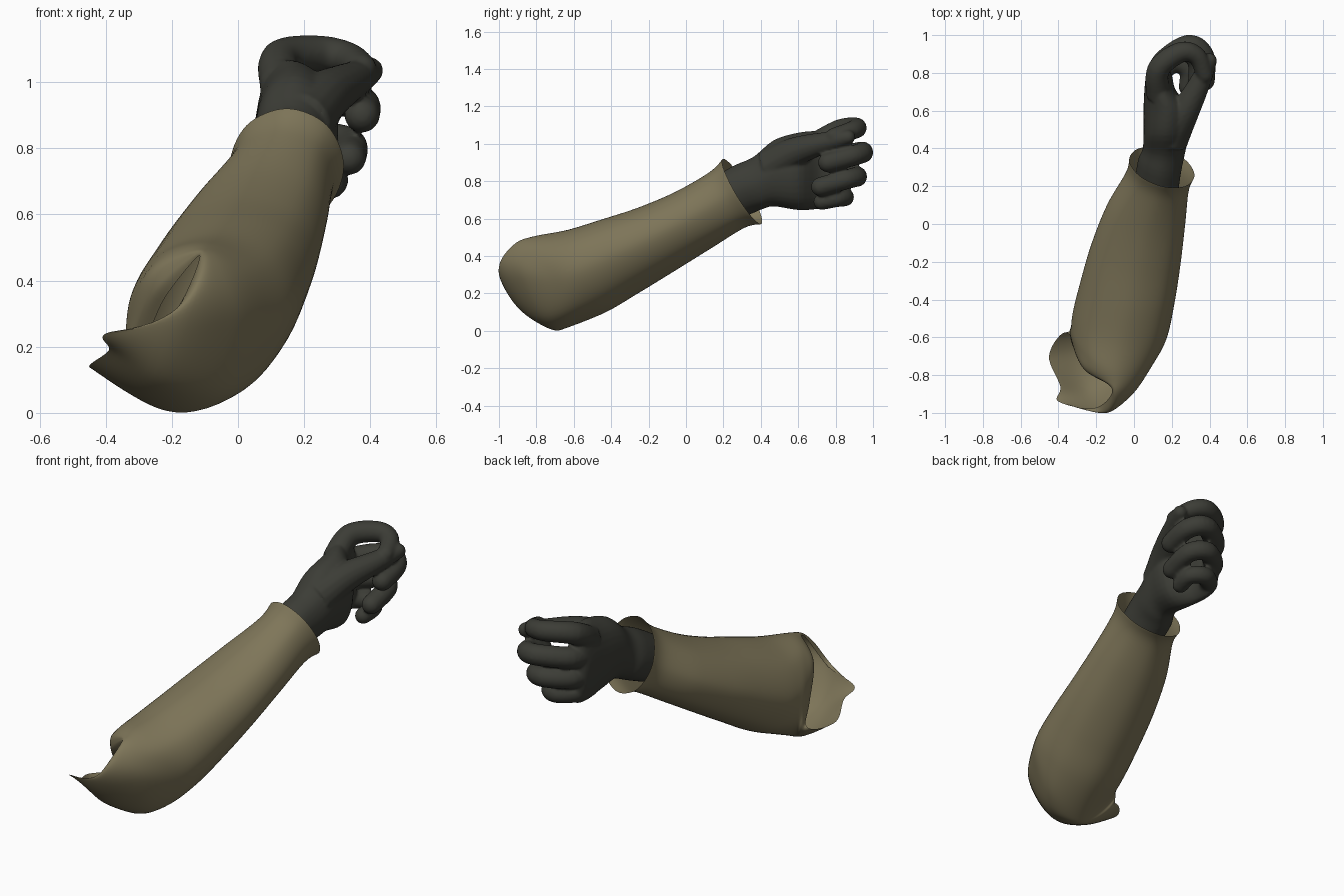
import bpy, bmesh, math
from mathutils import Vector

if "Cube" in bpy.data.objects:
    bpy.data.objects.remove(bpy.data.objects["Cube"])


def material(name, rgb):
    m = bpy.data.materials.new(name)
    m.use_nodes = True
    m.diffuse_color = (*rgb, 1)
    bsdf = m.node_tree.nodes["Principled BSDF"]
    bsdf.inputs["Base Color"].default_value = (*rgb, 1)
    bsdf.inputs["Roughness"].default_value = 0.8
    return m


cloth = material("olive cloth", (0.21, 0.18, 0.10))
leather = material("dark glove", (0.045, 0.046, 0.037))


def spline(a, b, c, d, t):
    return 0.5 * (2 * b + (c - a) * t + (2 * a - 5 * b + 4 * c - d) * t * t
                  + (3 * b - a - 3 * c + d) * t ** 3)


def resample(pts, steps, closed):
    """Smooth curve through the points."""
    n = len(pts)
    pick = (lambda i: pts[i % n]) if closed else (lambda i: pts[max(0, min(n - 1, i))])
    out = [spline(pick(i - 1), pick(i), pick(i + 1), pick(i + 2), k / steps)
           for i in range(n if closed else n - 1) for k in range(steps)]
    return out if closed else out + [pts[-1]]


def loft(bm, rings, around=4, along=4, caps=False):
    """Smooth skin over a row of eight-point rings."""
    rings = [resample(r, around, True) for r in rings]
    columns = [resample(list(col), along, False) for col in zip(*rings)]
    rows = [[bm.verts.new(p) for p in row] for row in zip(*columns)]
    n = len(rows[0])
    for a, b in zip(rows, rows[1:]):
        for i in range(n):
            j = (i + 1) % n
            bm.faces.new((a[i], a[j], b[j], b[i]))
    if caps:
        bm.faces.new(rows[0][::-1])
        bm.faces.new(rows[-1])


def oval(ty, tz, by, bz, left, right, skew=-0.24):
    """Ring from its top and bottom points and its side limits."""
    mid = Vector(((left + right) / 2, (ty + by) / 2, (tz + bz) / 2))
    up = Vector((0, ty - by, tz - bz)) / 2
    side = Vector((1, skew, 0)) * (right - left) / 2
    return [mid + side * math.cos(k * math.pi / 4) + up * math.sin(k * math.pi / 4)
            for k in range(8)]


def finger(bm, path, r0, r1):
    """Round-ended tapering tube along a path."""
    pts = resample([Vector(p) for p in path], 3, False)
    rings = []
    last = len(pts) - 1

    def ring(c, t, r):
        u = t.cross(Vector((0.1, 0.05, 1))).normalized()
        v = t.cross(u)
        rings.append([c + r * (u * math.cos(k * math.pi / 4) + v * math.sin(k * math.pi / 4))
                      for k in range(8)])

    for i, p in enumerate(pts):
        t = (pts[min(i + 1, last)] - pts[max(i - 1, 0)]).normalized()
        ring(p, t, r0 + (r1 - r0) * i / last)
    for a in (0.5, 1.0, 1.4):
        ring(pts[-1] + t * r1 * math.sin(a), t, r1 * math.cos(a))
    loft(bm, rings, 2, 2, True)


def make_object(name, bm, mat):
    bmesh.ops.recalc_face_normals(bm, faces=bm.faces)
    for f in bm.faces:
        f.smooth = True
    me = bpy.data.meshes.new(name)
    bm.to_mesh(me)
    bm.free()
    me.materials.append(mat)
    ob = bpy.data.objects.new(name, me)
    bpy.context.collection.objects.link(ob)
    return ob


# Sleeve: forearm rings from cuff to elbow
forearm = [
    oval(0.20, 0.92, 0.40, 0.57, -0.025, 0.32),
    oval(0.13, 0.85, 0.31, 0.55, -0.045, 0.29),
    oval(-0.05, 0.745, 0.13, 0.44, -0.145, 0.27),
    oval(-0.25, 0.66, -0.08, 0.31, -0.225, 0.245),
    oval(-0.45, 0.595, -0.26, 0.20, -0.28, 0.215),
    oval(-0.63, 0.54, -0.44, 0.095, -0.325, 0.175),
]
# Elbow rings swing round the inner fold, which tucks under, to the open end
elbow = [
    [(.11, -.715, .27), (.04, -.80, .43), (-.09, -.79, .51), (-.24, -.71, .47),
     (-.33, -.58, .33), (-.31, -.54, .15), (-.17, -.64, .015), (.03, -.67, .08)],
    [(-.01, -.89, .28), (-.05, -.92, .42), (-.11, -.85, .495), (-.265, -.76, .425),
     (-.33, -.62, .28), (-.33, -.56, .13), (-.23, -.68, .01), (-.07, -.79, .06)],
    [(-.18, -.98, .25), (-.13, -.99, .375), (-.115, -.87, .485), (-.25, -.78, .375),
     (-.32, -.65, .23), (-.345, -.57, .12), (-.33, -.69, .06), (-.24, -.87, .10)],
    [(-.40, -.94, .24), (-.21, -.975, .285), (-.115, -.88, .475), (-.22, -.775, .35),
     (-.29, -.65, .2), (-.37, -.575, .13), (-.45, -.70, .14), (-.39, -.86, .19)],
]
bm = bmesh.new()
loft(bm, forearm + [[Vector(p) for p in r] for r in elbow], 8, 8)
make_object("sleeve", bm, cloth)

# Glove: wrist and palm
bm = bmesh.new()
loft(bm, [
    oval(0.10, 0.79, 0.24, 0.58, 0.0, 0.23),
    oval(0.25, 0.88, 0.36, 0.63, 0.02, 0.25),
    oval(0.36, 0.93, 0.41, 0.65, 0.045, 0.27, -0.1),
    oval(0.47, 1.02, 0.47, 0.665, 0.05, 0.29, 0),
    oval(0.60, 1.06, 0.60, 0.645, 0.05, 0.30, 0),
    oval(0.71, 1.07, 0.71, 0.65, 0.055, 0.22, 0),
    oval(0.79, 1.06, 0.79, 0.66, 0.065, 0.2, 0),
    oval(0.82, 1.02, 0.82, 0.69, 0.09, 0.17, 0),
], caps=True)
# Curled fingers from index to little, then the thumb
finger(bm, [(.13, .68, .99), (.13, .82, 1.07), (.25, .91, 1.086),
            (.335, .885, 1.07), (.375, .79, 1.04)], .065, .045)
finger(bm, [(.13, .70, .9), (.14, .84, .935), (.285, .945, .955),
            (.37, .89, .935), (.375, .76, .90)], .06, .054)
finger(bm, [(.13, .70, .8), (.14, .83, .815), (.255, .915, .825),
            (.335, .86, .81), (.335, .72, .77)], .057, .052)
finger(bm, [(.13, .68, .72), (.14, .79, .72), (.22, .85, .715),
            (.285, .81, .708), (.28, .725, .69)], .055, .044)
finger(bm, [(.19, .45, .88), (.26, .58, .955), (.335, .72, 1.0),
            (.40, .865, 1.035)], .1, .04)
glove = make_object("glove", bm, leather)
remesh = glove.modifiers.new("blend", "REMESH")
remesh.mode = "VOXEL"
remesh.voxel_size = 0.009
remesh.use_smooth_shade = True
soften = glove.modifiers.new("soften", "SMOOTH")
soften.factor = 0.5
soften.iterations = 4
